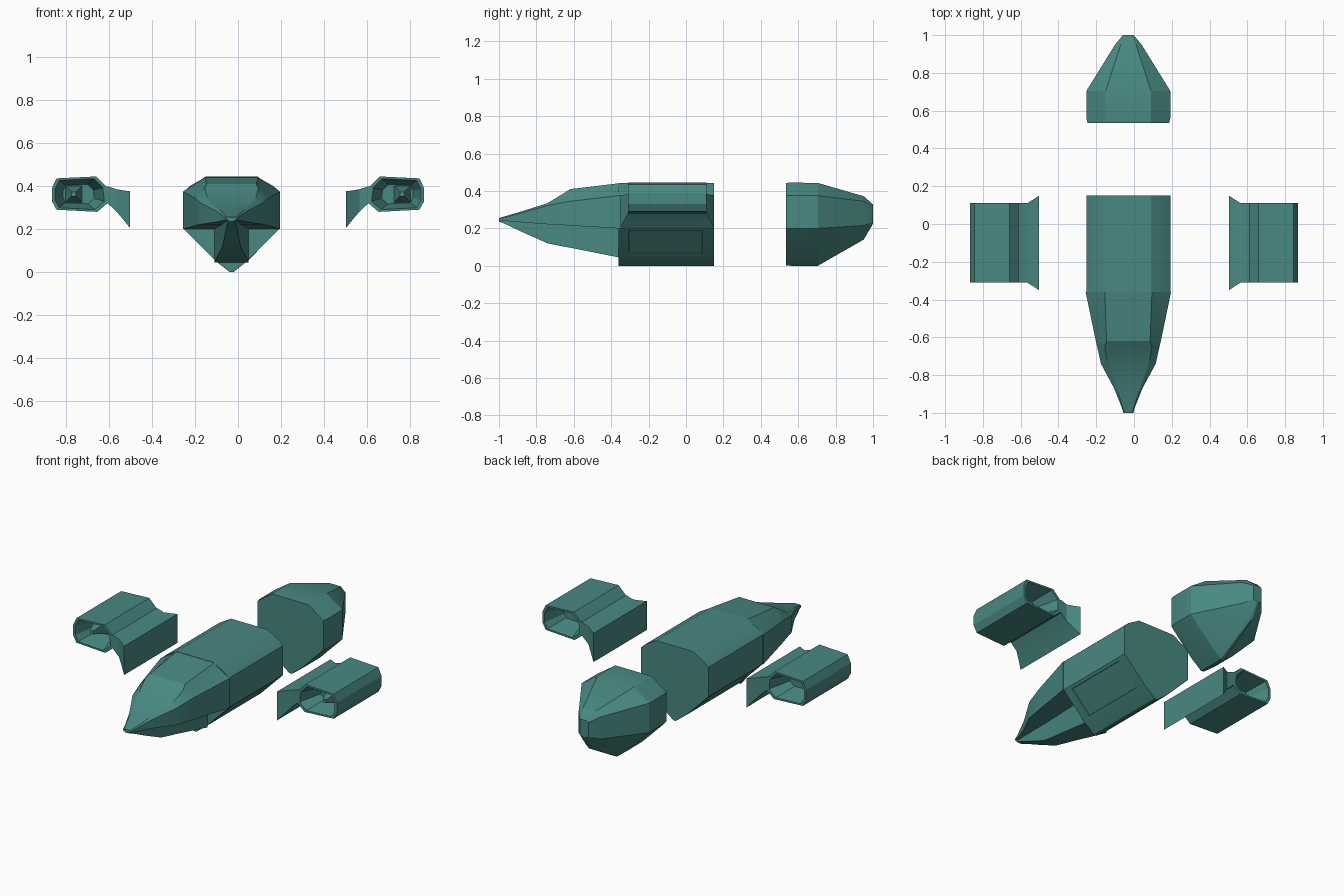
import bpy, bmesh, math
from mathutils import Vector

cube = bpy.data.objects.get("Cube")
if cube:
    bpy.data.objects.remove(cube, do_unlink=True)

teal = bpy.data.materials.new("teal_hull")
teal.use_nodes = True
TEAL = (0.066, 0.25, 0.225, 1)
teal.diffuse_color = TEAL
teal.node_tree.nodes["Principled BSDF"].inputs["Base Color"].default_value = TEAL

CX = -0.03  # hull centre line


def finish(name, bm, angle=22):
    mesh = bpy.data.meshes.new(name)
    bm.to_mesh(mesh)
    bm.free()
    mesh.materials.append(teal)
    ob = bpy.data.objects.new(name, mesh)
    bpy.context.collection.objects.link(ob)
    bpy.ops.object.select_all(action="DESELECT")
    ob.select_set(True)
    bpy.context.view_layer.objects.active = ob
    bpy.ops.object.shade_smooth_by_angle(angle=math.radians(angle))
    return ob


def loft(rings):
    """Skin a list of equal-length closed rings and cap both ends."""
    bm = bmesh.new()
    rows = [[bm.verts.new(p) for p in ring] for ring in rings]
    n = len(rows[0])
    for a, b in zip(rows, rows[1:]):
        for i in range(n):
            j = (i + 1) % n
            bm.faces.new((a[i], a[j], b[j], b[i]))
    bm.faces.new(rows[0])
    bm.faces.new(rows[-1])
    bmesh.ops.recalc_face_normals(bm, faces=bm.faces)
    return bm


def hull_ring(y, half):
    """Mirror a half section (x, z), listed from bottom to top."""
    pts = half + [(-x, z) for x, z in reversed(half)]
    return [(CX + x, y, z) for x, z in pts]


# Middle fuselage with a recessed hatch on each lower side
section = [(0.008, 0), (0.075, 0.052), (0.222, 0.2), (0.222, 0.375),
           (0.195, 0.4), (0.12, 0.443)]
bm = loft([hull_ring(y, section) for y in (-0.36, -0.325, 0.105, 0.15)])
hatches = [f for f in bm.faces if abs(f.calc_center_median().y + 0.11) < 0.01
           and 0.1 < f.calc_center_median().z < 0.15]
bmesh.ops.inset_individual(bm, faces=hatches, thickness=0.025, depth=0)
bmesh.ops.inset_individual(bm, faces=hatches, thickness=0.003, depth=-0.006)
finish("fuselage", bm)


# Nose with cockpit slope, side shelf and narrow keel
def nose_section(w, keel, zb, zm, zu, top, zt):
    return [(keel, zb), (keel, zm), (w, zm), (w, zu),
            (top * 0.7 + w * 0.3, zt * 0.65 + zu * 0.35), (top, zt)]


nose = [
    (-0.36, 0.226, 0.080, 0.045, 0.20, 0.375, 0.125, 0.441),
    (-0.62, 0.172, 0.053, 0.097, 0.215, 0.345, 0.115, 0.41),
    (-0.65, 0.165, 0.050, 0.102, 0.217, 0.34, 0.125, 0.39),
    (-0.74, 0.145, 0.042, 0.12, 0.222, 0.322, 0.11, 0.335),
    (-0.87, 0.075, 0.030, 0.178, 0.232, 0.285, 0.062, 0.294),
    (-0.97, 0.035, 0.020, 0.225, 0.24, 0.258, 0.03, 0.264),
    (-1.0, 0.026, 0.016, 0.236, 0.243, 0.252, 0.02, 0.255),
]
finish("nose", loft([hull_ring(s[0], nose_section(*s[1:])) for s in nose]))


# Tapered tail
def tail_section(w, zb, zm, zu, top, zt):
    return [(w * 0.04, zb), (w * 0.34, zb + (zm - zb) * 0.26), (w, zm), (w, zu),
            (w * 0.6 + top * 0.4, zu * 0.6 + zt * 0.4), (top, zt)]


tail = [
    (0.535, 0.216, 0.003, 0.2, 0.375, 0.12, 0.443),
    (0.56, 0.222, 0, 0.2, 0.375, 0.12, 0.445),
    (0.705, 0.222, 0, 0.2, 0.375, 0.12, 0.443),
    (0.95, 0.07, 0.14, 0.215, 0.345, 0.04, 0.372),
    (1.0, 0.028, 0.225, 0.235, 0.32, 0.018, 0.328),
]
finish("tail", loft([hull_ring(s[0], tail_section(*s[1:])) for s in tail]))

# Engine pods, each with a flared pylon and an intake spike
pod = [(0.867, 0.33), (0.867, 0.39), (0.845, 0.436), (0.66, 0.445),
       (0.612, 0.397), (0.602, 0.325), (0.655, 0.28), (0.845, 0.29)]
FRONT, BACK = -0.31, 0.11
pod_centre = Vector((0.75, 0.3625))


def pod_ring(side, y, scale):
    pts = [pod_centre + (Vector(p) - pod_centre) * scale for p in pod]
    return [(side * p.x, y, p.y) for p in pts]


def pylon_ring(side, x, flare, z0, z1):
    y0, y1 = FRONT - flare, BACK + flare
    return [(side * x, y0, z0), (side * x, y1, z0),
            (side * x, y1, z1), (side * x, y0, z1)]


pylon = [(0.503, 0.04, 0.205, 0.376), (0.535, 0.019, 0.245, 0.38),
         (0.565, 0, 0.28, 0.385), (0.605, 0, 0.318, 0.398),
         (0.625, 0, 0.32, 0.395)]

for side, label in ((1, "left"), (-1, "right")):
    rings = [(FRONT + 0.13, 0.55), (FRONT, 0.87), (FRONT, 1),
             (BACK, 1), (BACK, 0.87), (BACK - 0.13, 0.55)]
    finish(label + "_engine_pod", loft([pod_ring(side, *r) for r in rings]))
    finish(label + "_pylon", loft([pylon_ring(side, *r) for r in pylon]))
    spike = [[(side * 0.765 + sx * h, y, 0.3625 + sz * h)
              for sx, sz in ((-1, -1), (1, -1), (1, 1), (-1, 1))]
             for y, h in ((FRONT + 0.135, 0.04), (FRONT + 0.03, 0.01))]
    finish(label + "_intake_spike", loft(spike))
